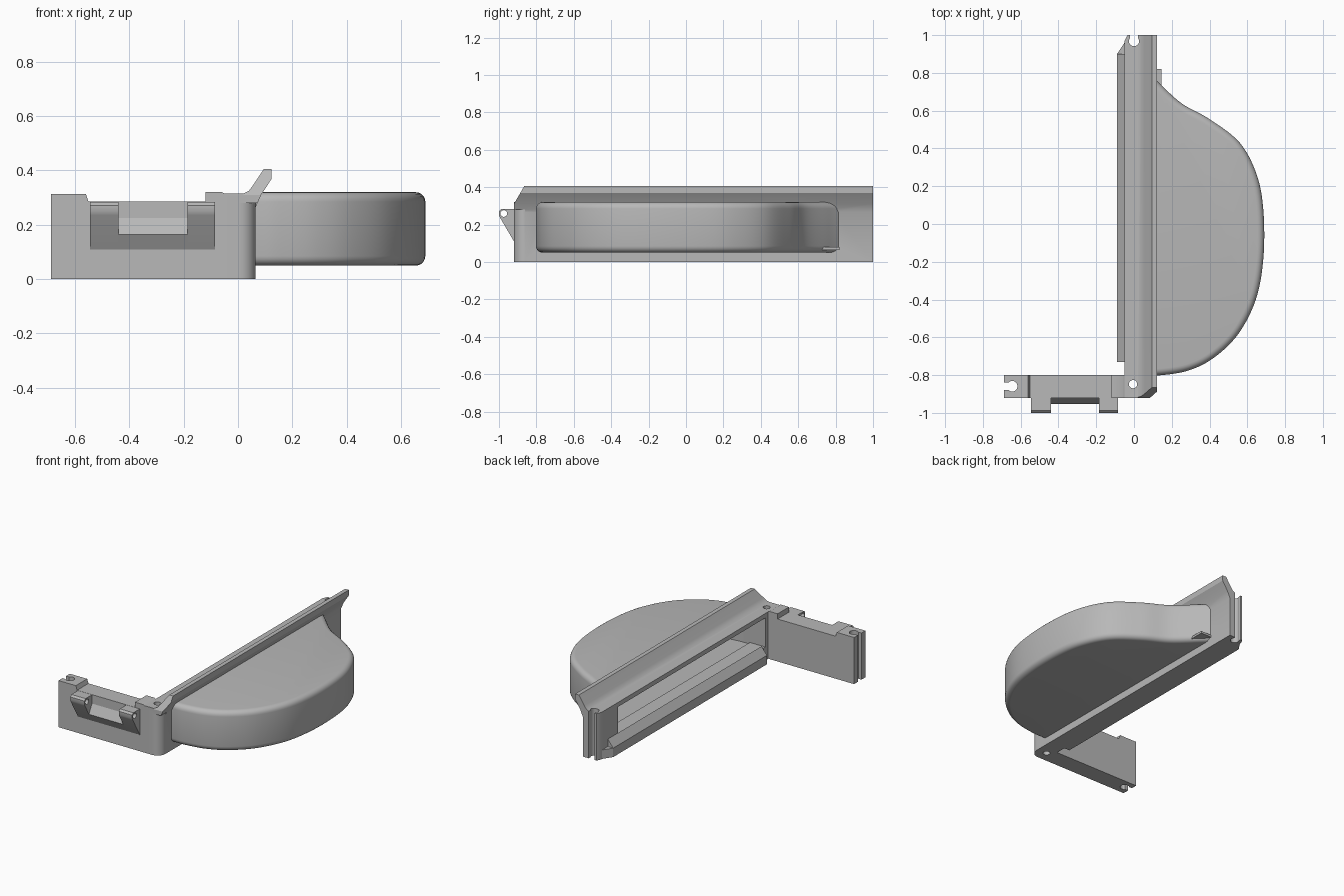
import bpy, bmesh, math
from mathutils import Vector

cube = bpy.data.objects.get("Cube")
if cube:
    bpy.data.objects.remove(cube, do_unlink=True)

grey = bpy.data.materials.new("plain grey")
grey.use_nodes = True
COLOUR = (0.48, 0.48, 0.48, 1)
grey.diffuse_color = COLOUR
grey.node_tree.nodes["Principled BSDF"].inputs["Base Color"].default_value = COLOUR
parts = []


def place(axis, p, t):
    """Put a profile point into space: the axis is the extrusion direction."""
    return {"x": (t, p[0], p[1]), "y": (p[0], t, p[1]), "z": (p[0], p[1], t)}[axis]


def prism(name, axis, pts, a, b, round_edges=0, part=True):
    bm = bmesh.new()
    low = [bm.verts.new(place(axis, p, a)) for p in pts]
    high = [bm.verts.new(place(axis, p, b)) for p in pts]
    bm.faces.new(low)
    bm.faces.new(high)
    n = len(pts)
    for i in range(n):
        j = (i + 1) % n
        bm.faces.new((low[i], low[j], high[j], high[i]))
    bmesh.ops.recalc_face_normals(bm, faces=bm.faces)
    if round_edges:
        rims = []
        for ring in (low, high):
            rims += [bm.edges.get((ring[i], ring[i + 1])) for i in range(n - 1)]
        bmesh.ops.bevel(bm, geom=rims, offset=round_edges, segments=5,
                        profile=0.5, affect="EDGES")
    mesh = bpy.data.meshes.new(name)
    bm.to_mesh(mesh)
    bm.free()
    mesh.materials.append(grey)
    obj = bpy.data.objects.new(name, mesh)
    bpy.context.collection.objects.link(obj)
    if part:
        parts.append(obj)
    return obj


def rect(x0, x1, y0, y1):
    return [(x0, y0), (x1, y0), (x1, y1), (x0, y1)]


def circle(cx, cy, r, n=24):
    return [(cx + r * math.cos(math.tau * i / n), cy + r * math.sin(math.tau * i / n))
            for i in range(n)]


def cut(target, axis, pts, a, b):
    tool = prism("cutter", axis, pts, a, b, part=False)
    tool.hide_render = True
    mod = target.modifiers.new("cut", "BOOLEAN")
    mod.operation = "DIFFERENCE"
    mod.solver = "EXACT"
    mod.object = tool
    graph = bpy.context.evaluated_depsgraph_get()
    mesh = bpy.data.meshes.new_from_object(target.evaluated_get(graph))
    target.modifiers.remove(mod)
    target.data = mesh
    bpy.data.objects.remove(tool, do_unlink=True)


def smooth_path(keys, steps=7):
    """Catmull-Rom curve through the key points."""
    k = [Vector(p) for p in keys]
    k = [2 * k[0] - k[1]] + k + [2 * k[-1] - k[-2]]
    path = []
    for p, q, r, s in zip(k, k[1:], k[2:], k[3:]):
        for i in range(steps):
            t = i / steps
            path.append(0.5 * (2 * q + (r - p) * t + (2 * p - 5 * q + 4 * r - s) * t * t
                               + (3 * q - p - 3 * r + s) * t ** 3))
    return path + [k[-2]]


def inset(path, d):
    out = []
    for i, p in enumerate(path):
        t = (path[min(i + 1, len(path) - 1)] - path[max(i - 1, 0)]).normalized()
        out.append(p + Vector((-t.y, t.x)) * d)
    return out


# Long rail with the raised, slanted lip
rail = prism("rail", "y", [
    (-0.05, 0), (0.065, 0), (0.065, 0.265), (0.085, 0.31), (0.123, 0.368), (0.123, 0.405),
    (0.095, 0.405), (0.055, 0.345), (0.04, 0.325), (0.02, 0.315), (-0.05, 0.315)], -0.92, 1)
cut(rail, "x", rect(-0.77, 0.79, 0.09, 0.285), -0.2, 0.2)
cut(rail, "x", [(-0.95, 0.3), (-0.92, 0.31), (-0.865, 0.405), (-0.85, 0.43), (-0.95, 0.43)],
    0.021, 0.2)
# Rounded hinge corner
R = 0.06
arc = [(0.065 - R + R * math.cos(a), -0.92 + R - R * math.sin(a))
       for a in [math.pi / 2 * i / 8 for i in range(9)]]
cut(rail, "z", arc + [(0.005, -0.95), (0.1, -0.95), (0.1, -0.86)], -0.1, 0.28)
cut(rail, "z", circle(-0.005, -0.848, 0.022), -0.1, 0.5)
# Keyhole slot and chamfer at the far end
cut(rail, "z", rect(-0.022, 0.022, 0.965, 1.1), -0.1, 0.5)
cut(rail, "z", circle(0, 0.968, 0.027), -0.1, 0.5)
cut(rail, "z", [(-0.06, 0.95), (-0.03, 1.01), (-0.06, 1.01)], -0.1, 0.5)

# Sloped sill below the opening, and the stile at the far end
sill = prism("sill", "y", [(-0.09, 0), (-0.05, 0), (-0.05, 0.11), (-0.09, 0.06)], -0.73, 0.9)
prism("end_stile", "z", [(-0.09, 0.84), (-0.05, 0.8), (-0.05, 0.96), (-0.09, 0.9)], 0, 0.06)

# Hollow rounded bin, open towards the rail
outline = smooth_path([
    (0.06, -0.8), (0.15, -0.8), (0.29, -0.775), (0.42, -0.71), (0.55, -0.585), (0.645, -0.4),
    (0.685, -0.18), (0.685, 0.07), (0.65, 0.26), (0.56, 0.43), (0.4, 0.555), (0.25, 0.64),
    (0.12, 0.76), (0.06, 0.82)])
bin_body = prism("bin", "z", outline, 0.05, 0.32, round_edges=0.035)
inner = inset(outline, 0.025)
cut(bin_body, "z", [(0, inner[0].y)] + inner + [(0, inner[-1].y)], 0.075, 0.297)
prism("bin_tab", "z", rect(0.06, 0.145, 0.71, 0.82), 0.065, 0.08)

# Side arm with its lowered top and keyhole end
arm = prism("arm", "y", [
    (-0.688, 0), (-0.05, 0), (-0.05, 0.315), (-0.06, 0.32), (-0.12, 0.32), (-0.12, 0.285),
    (-0.55, 0.285), (-0.56, 0.313), (-0.688, 0.313)], -0.92, -0.8)
cut(arm, "z", rect(-0.8, -0.645, -0.878, -0.84), -0.1, 0.5)
cut(arm, "z", circle(-0.645, -0.859, 0.028), -0.1, 0.5)

# Two pin hooks and the web between them
for name, x0, x1 in (("outer_hook", -0.545, -0.44), ("inner_hook", -0.185, -0.085)):
    hook = prism(name, "x", [(-0.92, 0.11), (-0.993, 0.235), (-1, 0.25), (-1, 0.272),
                             (-0.988, 0.284), (-0.92, 0.284)], x0, x1)
    cut(hook, "x", circle(-0.974, 0.259, 0.018, 16), x0 - 0.1, x1 + 0.1)
prism("hook_web", "x", [(-0.92, 0.11), (-0.952, 0.165), (-0.92, 0.225)], -0.44, -0.185)

# Smooth the curves, keep the edges crisp
for obj in bpy.context.view_layer.objects:
    obj.select_set(obj in parts)
bpy.context.view_layer.objects.active = rail
bpy.ops.object.shade_smooth_by_angle(angle=math.radians(30))
